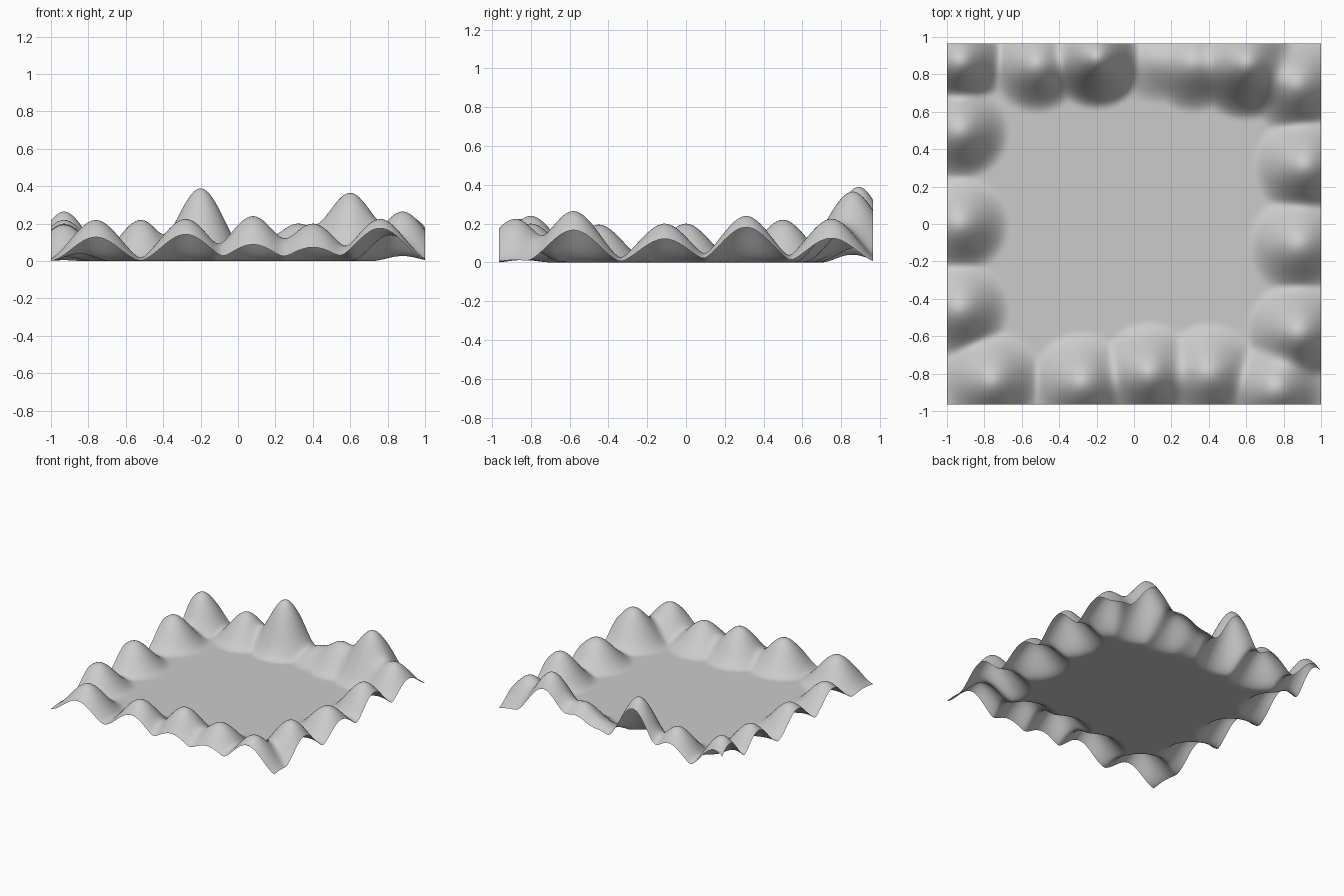
import bpy, bmesh, math

HALF_X, HALF_Y = 1.0, 0.965

# hills around the flat valley: x, y, height, radius
left = [(-0.93, 0.87, 0.265, 0.26), (-0.93, 0.50, 0.22, 0.27),
        (-0.93, 0.00, 0.20, 0.27), (-0.93, -0.45, 0.195, 0.27)]
front = [(-0.76, -0.84, 0.22, 0.28), (-0.28, -0.85, 0.225, 0.28),
         (0.08, -0.80, 0.24, 0.28), (0.40, -0.80, 0.20, 0.28),
         (0.76, -0.88, 0.225, 0.28)]
right = [(0.88, -0.58, 0.265, 0.29), (0.88, -0.11, 0.20, 0.28),
         (0.91, 0.31, 0.24, 0.28), (0.87, 0.75, 0.225, 0.28)]
back = [(-0.52, 0.85, 0.22, 0.26), (-0.20, 0.89, 0.39, 0.28),
        (0.12, 0.88, 0.10, 0.24), (0.32, 0.86, 0.20, 0.27),
        (0.60, 0.86, 0.365, 0.31)]
hills = left + front + right + back


def height(x, y):
    total = 0.0
    for hx, hy, h, r in hills:
        u = 1 - math.hypot(x - hx, y - hy) / r
        if u > 0:
            total += (h * u * u * (3 - 2 * u)) ** 2
    return math.sqrt(total)


# terrain sheet
bm = bmesh.new()
bmesh.ops.create_grid(bm, x_segments=120, y_segments=116, size=1.0)
for v in bm.verts:
    v.co.y *= HALF_Y
    v.co.x *= HALF_X
    v.co.z = height(v.co.x, v.co.y)
for f in bm.faces:
    f.smooth = True
mesh = bpy.data.meshes.new("terrain")
bm.to_mesh(mesh)
bm.free()
terrain = bpy.data.objects.new("terrain", mesh)
bpy.context.collection.objects.link(terrain)
